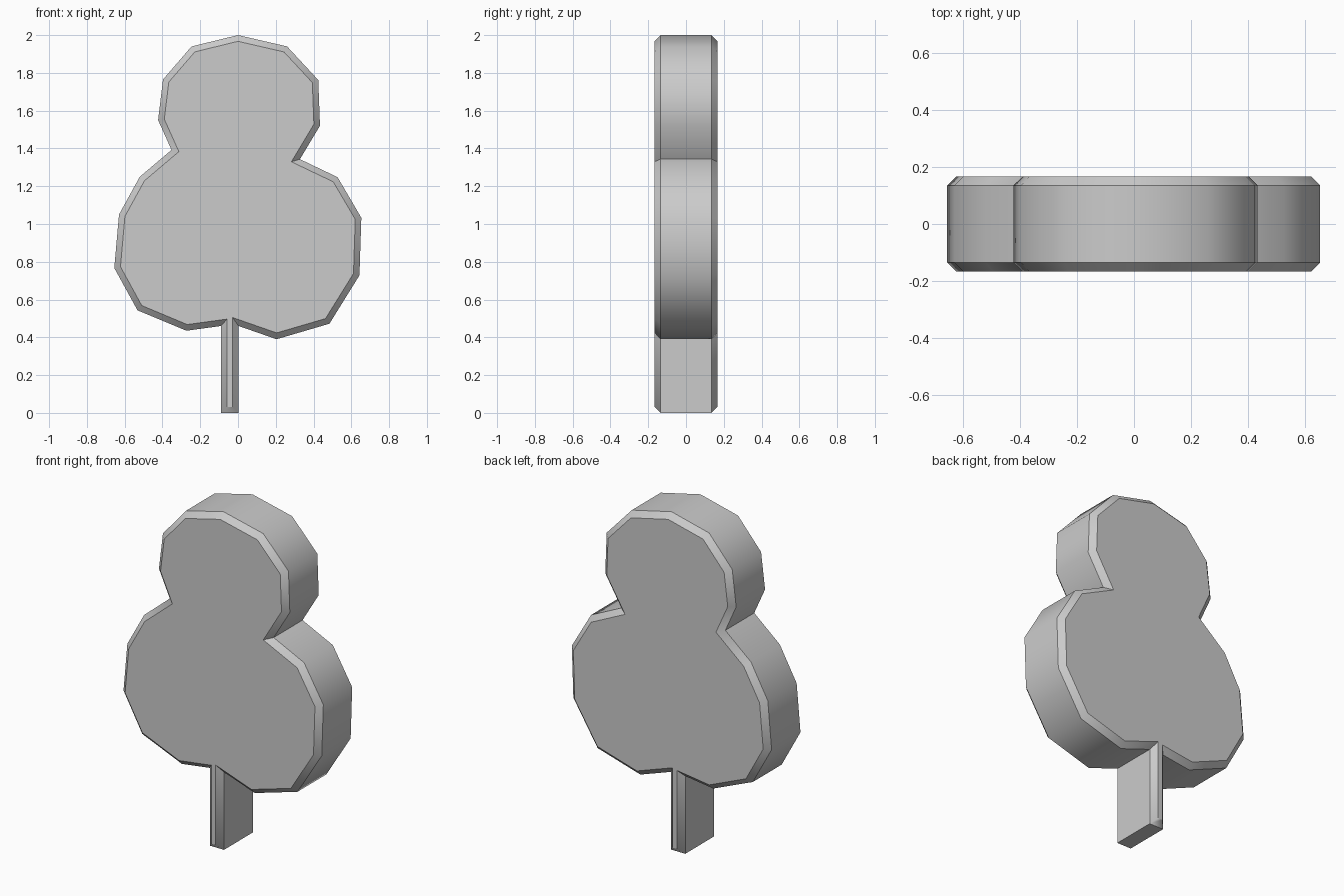
import bpy, bmesh, math
from mathutils import Vector

if "Cube" in bpy.data.objects:
    bpy.data.objects.remove(bpy.data.objects["Cube"])

# Outer silhouette (x, z), clockwise from the crown's top
OUTLINE = [(0, 2), (.26, 1.94), (.425, 1.762), (.434, 1.52), (.328, 1.343),
           (.527, 1.248), (.653, 1.033), (.643, .728), (.484, .472), (.204, .39),
           (.003, .46), (.003, 0), (-.09, 0), (-.09, .46), (-.273, .435),
           (-.532, .543), (-.655, .767), (-.63, 1.05), (-.52, 1.25), (-.352, 1.392),
           (-.423, 1.55), (-.397, 1.765), (-.246, 1.94)]
HALF, RIM = 0.167, 0.032   # half thickness and chamfer size
SHARP = math.radians(60)


def inset(points, d):
    """Offset a clockwise outline inward by d with mitred corners."""
    pts = [Vector(p) for p in points]
    result = []
    for i, p in enumerate(pts):
        a = (p - pts[i - 1]).normalized()
        b = (pts[(i + 1) % len(pts)] - p).normalized()
        na, nb = Vector((a.y, -a.x)), Vector((b.y, -b.x))
        result.append(p + (na + nb) * d / (1 + na.dot(nb)))
    return result


# Flat tree: four rings give a front chamfer, straight side and back chamfer
inner = inset(OUTLINE, RIM)
n = len(OUTLINE)
bm = bmesh.new()
rings = []
for pts, y in ((inner, -HALF), (OUTLINE, RIM - HALF), (OUTLINE, HALF - RIM), (inner, HALF)):
    rings.append([bm.verts.new((p[0], y, p[1])) for p in pts])
for r0, r1 in zip(rings, rings[1:]):
    for i in range(n):
        j = (i + 1) % n
        bm.faces.new((r0[i], r0[j], r1[j], r1[i]))
caps = [bm.faces.new(rings[0]), bm.faces.new(rings[-1])]
bmesh.ops.recalc_face_normals(bm, faces=bm.faces[:])

# Smooth around the rounded crown, crisp at the chamfers and deep corners
for f in bm.faces:
    f.smooth = f not in caps
for e in bm.edges:
    along_rim = abs(e.verts[0].co.y - e.verts[1].co.y) < 1e-5
    e.smooth = not along_rim and e.calc_face_angle(0) < SHARP
bmesh.ops.triangulate(bm, faces=caps)

mesh = bpy.data.meshes.new("flat_tree")
bm.to_mesh(mesh)
bm.free()
tree = bpy.data.objects.new("flat_tree", mesh)
bpy.context.collection.objects.link(tree)
